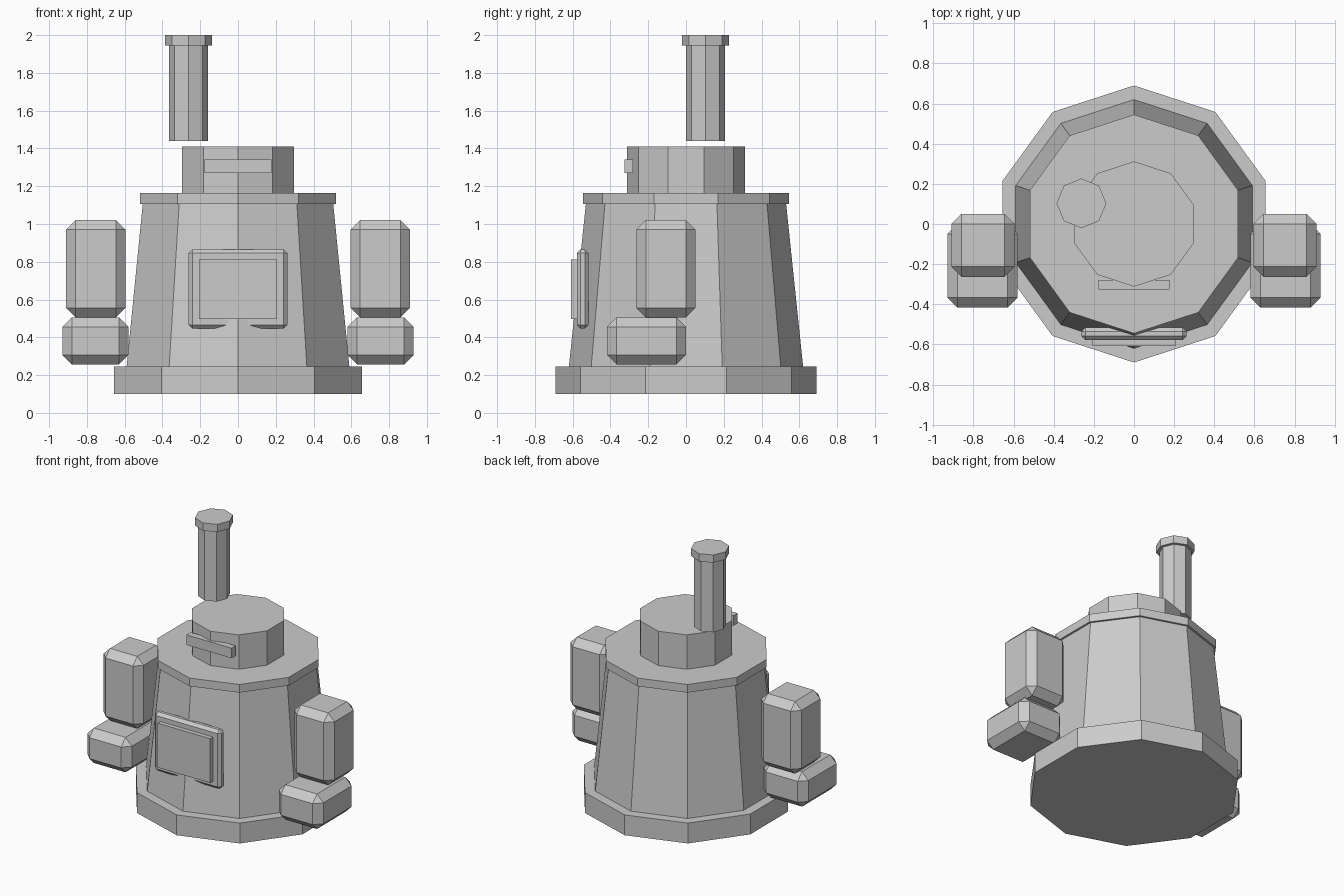
import bpy
import math

if "Cube" in bpy.data.objects:
    bpy.data.objects.remove(bpy.data.objects["Cube"])


def tapered_prism(name, sides, r_bottom, r_top, z0, z1, x=0.0, y=0.0):
    """Closed prism or frustum with a corner pointing along +y."""
    bpy.ops.mesh.primitive_cone_add(vertices=sides, radius1=r_bottom, radius2=r_top,
                                    depth=z1 - z0, location=(x, y, (z0 + z1) / 2))
    obj = bpy.context.object
    obj.name = name
    return obj


def box(name, xs, ys, zs, chamfer=0.0):
    """Box given by its (min, max) on each axis, with optional flat chamfers."""
    spans = (xs, ys, zs)
    bpy.ops.mesh.primitive_cube_add(size=1, location=[sum(s) / 2 for s in spans])
    obj = bpy.context.object
    obj.name = name
    obj.scale = [s[1] - s[0] for s in spans]
    bpy.ops.object.transform_apply(location=False, rotation=False, scale=True)
    if chamfer:
        bevel = obj.modifiers.new("chamfer", 'BEVEL')
        bevel.width = chamfer
        bevel.segments = 1
        bevel.limit_method = 'NONE'
    return obj


# Ten-sided body stack
tapered_prism("base_ring", 10, 0.69, 0.69, 0.10, 0.245)
tapered_prism("body", 10, 0.62, 0.53, 0.245, 1.108)
tapered_prism("top_rim", 10, 0.545, 0.545, 1.107, 1.165)
tapered_prism("head", 10, 0.312, 0.312, 1.165, 1.41)

# Eye slot on the head
box("eye_slot", (-0.178, 0.178), (-0.326, -0.28), (1.27, 1.342))

# Eight-sided chimney with cap, floating just above the head
tapered_prism("chimney_pipe", 8, 0.104, 0.104, 1.44, 1.945, -0.262, 0.103)
tapered_prism("chimney_cap", 8, 0.124, 0.124, 1.945, 2.0, -0.262, 0.103)

# Furnace door on the chest
box("door_frame", (-0.262, 0.262), (-0.578, -0.516), (0.446, 0.866), 0.02)
box("door_panel", (-0.207, 0.207), (-0.609, -0.57), (0.497, 0.813))

# Arms, one on each side
for side, label in ((-1, "left"), (1, "right")):
    upper = sorted((side * 0.595, side * 0.91))
    lower = sorted((side * 0.58, side * 0.93))
    box("upper_arm_" + label, upper, (-0.263, 0.051), (0.506, 1.02), 0.05)
    box("forearm_" + label, lower, (-0.417, 0.0), (0.257, 0.506), 0.05)
